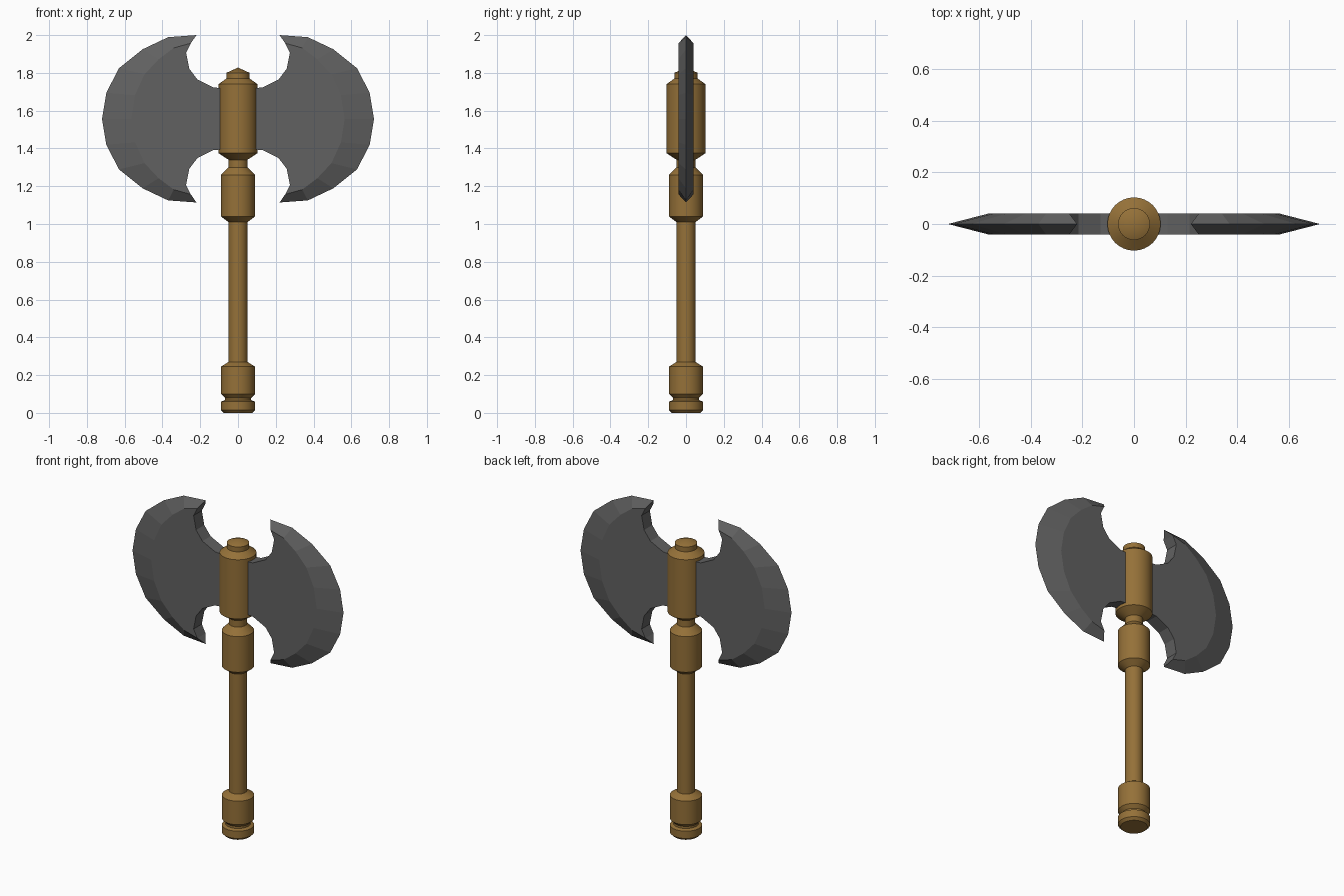
import bpy, bmesh, math

if "Cube" in bpy.data.objects:
    bpy.data.objects.remove(bpy.data.objects["Cube"])


def material(name, rgb):
    m = bpy.data.materials.new(name)
    m.diffuse_color = (*rgb, 1)
    m.use_nodes = True
    m.node_tree.nodes["Principled BSDF"].inputs["Base Color"].default_value = m.diffuse_color
    return m


def make_object(name, bm, mat):
    bmesh.ops.recalc_face_normals(bm, faces=bm.faces[:])
    me = bpy.data.meshes.new(name)
    bm.to_mesh(me)
    bm.free()
    me.materials.append(mat)
    ob = bpy.data.objects.new(name, me)
    bpy.context.collection.objects.link(ob)
    return ob


bronze = material("bronze brown", (0.30, 0.165, 0.04))
steel = material("dark steel", (0.12, 0.12, 0.12))

# Handle: turned profile (radius, height) with pommel, grip collar, head socket and cap
profile = [(0, 0), (0.075, 0), (0.09, 0.015), (0.09, 0.06), (0.07, 0.067),
           (0.07, 0.08), (0.09, 0.10), (0.09, 0.245), (0.05, 0.27), (0.05, 1.01),
           (0.09, 1.04), (0.09, 1.26), (0.05, 1.30), (0.05, 1.34), (0.103, 1.375),
           (0.103, 1.74), (0.062, 1.77), (0.062, 1.80), (0, 1.828)]
bm = bmesh.new()
verts = [bm.verts.new((r, 0, z)) for r, z in profile]
edges = [bm.edges.new(p) for p in zip(verts, verts[1:])]
bmesh.ops.spin(bm, geom=verts + edges, axis=(0, 0, 1), cent=(0, 0, 0),
               steps=32, angle=2 * math.pi)
bmesh.ops.remove_doubles(bm, verts=bm.verts[:], dist=1e-4)
handle = make_object("handle", bm, bronze)
bpy.context.view_layer.objects.active = handle
handle.select_set(True)
bpy.ops.object.shade_smooth_by_angle(angle=math.radians(20))

# Blade outlines (x, height above blade centre); the lower half mirrors the upper
MID, HALF = 1.557, 0.04
edge_top = [(0.22, 0.443), (0.37, 0.432), (0.505, 0.368), (0.63, 0.268), (0.697, 0.138)]
bevel_top = [(0.25, 0.40), (0.34, 0.375), (0.42, 0.315), (0.495, 0.235), (0.545, 0.125)]
notch_top = [(0, 0.155), (0.13, 0.166), (0.215, 0.208), (0.258, 0.265), (0.275, 0.35)]


def flip(pts):
    return [(x, -z) for x, z in reversed(pts)]


edge = edge_top + [(0.72, 0)] + flip(edge_top)
bevel = bevel_top + [(0.565, 0)] + flip(bevel_top)
notch = flip(notch_top) + notch_top

# Blade: flat cheeks, walls around the notches, bevels down to a sharp edge
bm = bmesh.new()
rim = [bm.verts.new((x, 0, MID + z)) for x, z in edge]
n = len(bevel)
cheeks = []
for y in (-HALF, HALF):
    loop = [bm.verts.new((x, y, MID + z)) for x, z in bevel + notch]
    bm.faces.new(loop)
    for i in range(n - 1):
        bm.faces.new((loop[i], loop[i + 1], rim[i + 1], rim[i]))
    cheeks.append(loop)
front, back = cheeks
count, half = len(front), len(notch_top)
for i in range(n - 1, count):
    if i != n + half - 1:  # leave the inner end open for the mirror
        j = (i + 1) % count
        bm.faces.new((front[i], front[j], back[j], back[i]))
for i, tip in ((0, rim[0]), (n - 1, rim[-1])):
    bm.faces.new((front[i], back[i], tip))
blades = make_object("double_blade", bm, steel)
blades.modifiers.new("mirror", 'MIRROR').use_axis = (True, False, False)
